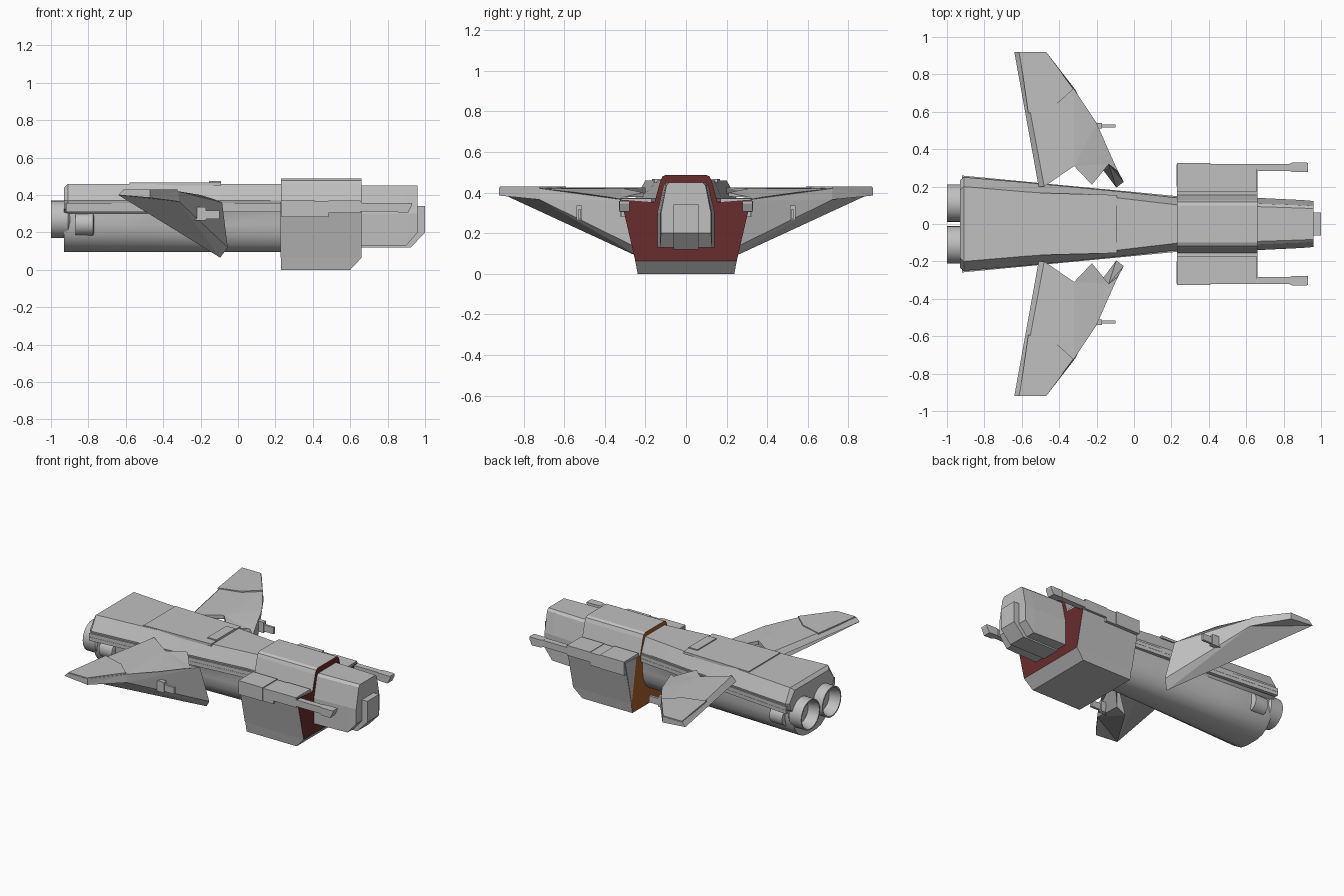
import bpy, bmesh, math

if "Cube" in bpy.data.objects:
    bpy.data.objects.remove(bpy.data.objects["Cube"])

def material(name, col):
    m = bpy.data.materials.new(name)
    m.diffuse_color = (*col, 1)
    m.use_nodes = True
    m.node_tree.nodes["Principled BSDF"].inputs["Base Color"].default_value = m.diffuse_color
    return m

GREY = material("hull grey", (.53, .53, .53))
RED = material("dark red", (.14, .025, .025))
BROWN = material("rust brown", (.38, .115, .022))

def finish(name, bm, mats=(GREY,), smooth=False):
    bmesh.ops.recalc_face_normals(bm, faces=bm.faces)
    me = bpy.data.meshes.new(name)
    bm.to_mesh(me)
    bm.free()
    ob = bpy.data.objects.new(name, me)
    bpy.context.collection.objects.link(ob)
    for m in mats:
        me.materials.append(m)
    if smooth:
        bpy.context.view_layer.objects.active = ob
        ob.select_set(True)
        bpy.ops.object.shade_smooth_by_angle(angle=math.radians(32))
        ob.select_set(False)
    return ob

def mirror_y(ob):
    ob.modifiers.new("mirror", 'MIRROR').use_axis = (False, True, False)
    return ob

def loft(name, sections, mats=(GREY,), smooth=False):
    """Skin a list of closed rings with capped ends."""
    bm = bmesh.new()
    rings = [[bm.verts.new(p) for p in s] for s in sections]
    n = len(rings[0])
    for a, b in zip(rings, rings[1:]):
        for i in range(n):
            bm.faces.new((a[i], a[(i + 1) % n], b[(i + 1) % n], b[i]))
    bm.faces.new(rings[0])
    bm.faces.new(rings[-1])
    return finish(name, bm, mats, smooth)

def full(x, half):
    """Ring at x from a half profile of (y, z), top to bottom."""
    return [(x, y, z) for y, z in half] + [(x, -y, z) for y, z in reversed(half)]

def bar(name, a, b, hy, hz):
    """Square bar running from point a to point b."""
    return loft(name, [[(x, y + s * hy, z + t * hz) for s, t in
                        ((-1, -1), (1, -1), (1, 1), (-1, 1))] for x, y, z in (a, b)])

def tube(name, rings, y, z, n=32):
    """Lathe (x, radius) pairs about an axis parallel to x."""
    return loft(name, [[(x, y + r * math.cos(i * math.tau / n), z + r * math.sin(i * math.tau / n))
                        for i in range(n)] for x, r in rings], smooth=True)

# Tapered fuselage with rounded belly
def hull(x, wt, ws, wl, top=.46):
    return full(x, [(wt, top), (ws, .37), (ws - .01, .325), (wl, .30), (wl, .24),
                    (.92 * wl, .18), (.75 * wl, .135), (.5 * wl, .105), (.25 * wl, .095)])

loft("fuselage", [hull(-.93, .18, .235, .195, .44), hull(-.91, .2, .25, .2),
                  hull(-.58, .172, .222, .18), hull(-.09, .14, .175, .15),
                  hull(.25, .1, .138, .13)], smooth=True)

# Raised dorsal plate and its front ridge
loft("dorsal_plate", [[(x, s * w, z) for s, z in ((-1, .45), (1, .45), (1, h), (-1, h))]
                      for x, w, h in ((-.58, .168, .467), (-.09, .155, .467))])
bar("dorsal_ridge", (-.155, 0, .468), (-.09, 0, .468), .1, .006)

# Twin pipes along each flank
for nm, z in (("upper_pipe", .345), ("lower_pipe", .32)):
    mirror_y(bar(nm, (-.92, .247, z), (.25, .135, z), .012, .012))

# Engines: hollow nozzles with narrower necks
mirror_y(tube("engine_nozzle", [(-.88, .07), (-.91, .1), (-1, .1), (-1, .092), (-.92, .07)], .112, .27))
mirror_y(tube("engine_neck", [(-.77, .05), (-.775, .062), (-.87, .062)], .165, .245))

# Collar: shouldered block, painted front and rear faces
collar_half = [(.1, .487), (.117, .478), (.127, .455), (.155, .352), (.32, .365), (.25, .065), (.238, 0)]
collar = loft("collar", [full(.23, collar_half), full(.60, collar_half),
                         full(.66, collar_half[:-1] + [(.25, .064)])], (GREY, RED, BROWN))
for f in collar.data.polygons:
    if f.normal.x > .9:
        f.material_index = 1
    elif f.normal.x < -.9:
        f.material_index = 2

# Grey outboard gussets on the rear of the collar
gusset = [(.318, .364), (.25, .067), (.2, .356)]
mirror_y(loft("collar_gusset", [[(x, y, z) for y, z in gusset] for x in (.226, .235)]))

# Shoulder pods and forward guns
def pod(name, x0, x1, inner, outer, low, high):
    mirror_y(bar(name, (x0, (inner + outer) / 2, (low + high) / 2),
                 (x1, (inner + outer) / 2, (low + high) / 2), (outer - inner) / 2, (high - low) / 2))

pod("shoulder_pod_rear", .231, .41, .17, .325, .283, .374)
pod("shoulder_pod_mid", .41, .485, .17, .32, .283, .368)
pod("shoulder_pod_front", .485, .655, .17, .322, .305, .371)
mirror_y(bar("gun_barrel", (.64, .303, .335), (.84, .303, .335), .019, .022))
mirror_y(loft("gun_muzzle", [[(x, .303 + s * w, z) for s, z in
                              ((-1, lo), (1, lo), (1, .358), (-1, .358))]
                             for x, w, lo in ((.83, .019, .312), (.85, .026, .308),
                                              (.91, .026, .306), (.93, .024, .345))]))

# Nose block with chamfered chin, keel and sensor box
def nose(x, k, low):
    return full(x, [(.085 * k, .45), (.1 * k, .435), (.128 * k, .3), (.128 * k, low)])

loft("nose", [nose(.64, 1.1, .13), nose(.90, 1.0, .13), nose(.96, .96, .2)])
loft("nose_sensor", [full(.65, [(.062, .34), (.062, .12)]), full(.925, [(.062, .34), (.062, .12)]),
                     full(1.0, [(.062, .34), (.062, .2)])])
mirror_y(bar("chin_rail", (.8, .105, .165), (.955, .105, .22), .015, .02))

# Wing: thin upper blade with notched root, and a deep raked wedge under its leading edge
P = dict(A=(-.615, .92, .425), B=(-.47, .92, .425), C=(-.32, .72, .42), D=(-.2, .54, .40),
         E=(-.13, .38, .378), K=(-.085, .28, .36), F=(-.135, .32, .375), G=(-.225, .21, .40),
         H=(-.32, .31, .42), I=(-.48, .2, .425), a=(-.64, .92, .40), b=(-.47, .92, .385),
         c=(-.315, .72, .365), s=(-.055, .225, .12), t=(-.095, .195, .065),
         g=(-.225, .21, .38), h=(-.32, .31, .395), J=(-.51, .2, .395))
bm = bmesh.new()
V = {k: bm.verts.new(p) for k, p in P.items()}
faces = [bm.faces.new([V[k] for k in f]) for f in
         ("ABCDEKFGHI", "AIJa", "ABba", "BCcb", "CDEKsc", "abcst", "KFts",
          "FGg", "GHhg", "HIJh", "Jha", "hgFa", "aFt")]
bmesh.ops.triangulate(bm, faces=faces)
mirror_y(finish("wing", bm))

# Thin skin panel over the outer wing
panel = [(-.612, .917), (-.472, .917), (-.324, .722), (-.42, .635), (-.565, .592)]
mirror_y(loft("wing_panel", [[(x, y, z) for x, y in panel] for z in (.421, .43)]))

# Wing guns on short mounts
mirror_y(bar("wing_gun_mount", (-.24, .525, .30), (-.17, .525, .30), .014, .035))
mirror_y(bar("wing_gun", (-.2, .525, .295), (-.1, .525, .295), .008, .022))
